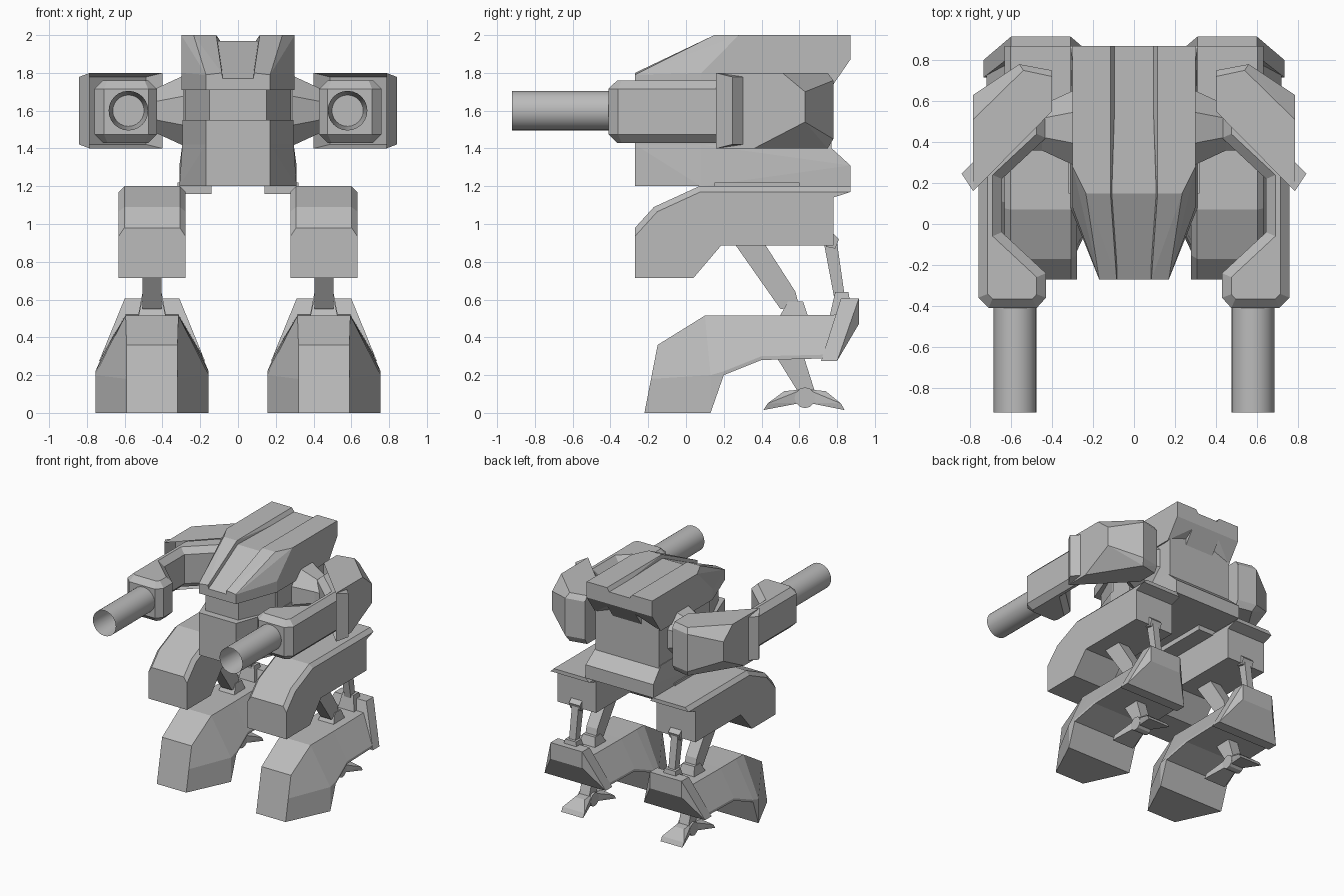
import bpy, bmesh, math
from mathutils import Matrix, Vector

if "Cube" in bpy.data.objects:
    bpy.data.objects.remove(bpy.data.objects["Cube"])

grey = bpy.data.materials.new("plain grey")
grey.use_nodes = True
grey.diffuse_color = (0.5, 0.5, 0.5, 1)
grey.node_tree.nodes["Principled BSDF"].inputs["Base Color"].default_value = (0.5, 0.5, 0.5, 1)

LEG = 0.455   # x centre of each leg


def finish(name, bm):
    bmesh.ops.recalc_face_normals(bm, faces=bm.faces)
    mesh = bpy.data.meshes.new(name)
    bm.to_mesh(mesh)
    bm.free()
    mesh.materials.append(grey)
    ob = bpy.data.objects.new(name, mesh)
    bpy.context.collection.objects.link(ob)
    return ob


def hull_mesh(pts):
    bm = bmesh.new()
    verts = [bm.verts.new(p) for p in pts]
    res = bmesh.ops.convex_hull(bm, input=verts)
    loose = {v for v in res["geom_interior"] + res["geom_unused"]
             if isinstance(v, bmesh.types.BMVert)}
    bmesh.ops.delete(bm, geom=list(loose), context="VERTS")
    bmesh.ops.dissolve_limit(bm, angle_limit=0.01, verts=bm.verts, edges=bm.edges)
    return bm


def sym_hull(name, pts, cx=0.0):
    """Convex solid, symmetric about the plane x = cx."""
    return finish(name, hull_mesh([(cx + k * x, y, z) for x, y, z in pts for k in (1, -1)]))


def side_prism(name, profile, half, cx):
    """Convex y-z profile given a width in x."""
    return sym_hull(name, [(half, y, z) for y, z in profile], cx)


def prism(outline, place, offset):
    """Extrude any outline; place maps its 2D points to 3D."""
    bm = bmesh.new()
    face = bm.faces.new([bm.verts.new(place(*p)) for p in outline])
    ext = bmesh.ops.extrude_face_region(bm, geom=[face])
    bmesh.ops.translate(bm, vec=offset,
                        verts=[v for v in ext["geom"] if isinstance(v, bmesh.types.BMVert)])
    return bm


# Torso: base with sloped rear shelf, core, chin, visor
sym_hull("torso_base", [
    (.17, -.27, 1.2), (.17, -.27, 1.42), (.31, .08, 1.2), (.295, .08, 1.42),
    (.31, .87, 1.2), (.31, .87, 1.31), (.295, .75, 1.42)])
sym_hull("torso_core", [(x, y, z) for z in (1.4, 1.8) for x, y in ((.29, .1), (.29, .77))])
sym_hull("chin", [(x, y, z) for z in (1.4, 1.55)
                  for x, y in ((.17, -.27), (.295, .08), (.295, .3))])
sym_hull("visor", [(x, y, z) for z in (1.54, 1.75)
                   for x, y in ((.15, -.21), (.28, .08), (.28, .3))])

# Head cover: lower middle channel between two raised ridges
sym_hull("head_channel", [
    (.1, -.27, 1.71), (.1, -.27, 1.77), (.13, .15, 1.97), (.13, .87, 1.97),
    (.13, .87, 1.87), (.13, .76, 1.79), (.13, .76, 1.71)])
for s, side in ((1, "left"), (-1, "right")):
    ridge = [
        (.085, -.27, 1.8), (.075, -.27, 1.71), (.17, -.27, 1.79), (.17, -.27, 1.71),
        (.115, .15, 2), (.235, .15, 2), (.3, .28, 2), (.3, .08, 1.8), (.3, .08, 1.71),
        (.115, .87, 2), (.08, .87, 1.95), (.3, .87, 2), (.3, .87, 1.87), (.08, .87, 1.87),
        (.3, .76, 1.79), (.08, .76, 1.79), (.3, .76, 1.71)]
    finish(side + "_head_ridge", hull_mesh([(s * x, y, z) for x, y, z in ridge]))

for s, side in ((1, "left"), (-1, "right")):
    cx = s * LEG

    # Shoulder joint
    bm = bmesh.new()
    bmesh.ops.create_cone(bm, cap_ends=True, segments=8, radius1=.2, radius2=.12, depth=.16,
                          matrix=Matrix.Translation((s * .37, .47, 1.6))
                          @ Matrix.Rotation(s * math.pi / 2, 4, "Y")
                          @ Matrix.Rotation(math.pi / 8, 4, "Z"))
    bmesh.ops.create_cone(bm, cap_ends=True, segments=8, radius1=.12, radius2=.12, depth=.16,
                          matrix=Matrix.Translation((s * .46, .47, 1.6))
                          @ Matrix.Rotation(s * math.pi / 2, 4, "Y")
                          @ Matrix.Rotation(math.pi / 8, 4, "Z"))
    finish(side + "_shoulder_joint", bm)

    # Shoulder pod, hollowed on its slanted front
    pod = [(x, y, z) for z in (1.4, 1.8) for x, y in ((.785, .16), (.4, .55), (.4, .72), (.54, .75))]
    pod += [(.785, .63, 1.54), (.785, .63, 1.7), (.785, .51, 1.8), (.785, .36, 1.4)]
    pod += [(x, y, z) for z in (1.45, 1.76) for x, y in ((.56, .78), (.4, .75))]
    bm = hull_mesh([(s * x, y, z) for x, y, z in pod])
    bmesh.ops.recalc_face_normals(bm, faces=bm.faces)
    aim = Vector((-s * .39, -.385, 0)).normalized()
    front = max(bm.faces, key=lambda f: f.normal.dot(aim))
    bmesh.ops.inset_region(bm, faces=[front], thickness=.03)
    bmesh.ops.translate(bm, verts=front.verts, vec=-aim * .1)
    finish(side + "_shoulder_pod", bm)

    # C-shaped forearm with bevelled rims
    outline = [(.76, .36), (.76, -.36), (.71, -.41), (.475, -.41), (.43, -.36), (.43, -.24),
               (.645, -.04), (.645, .22), (.43, .42), (.43, .58), (.56, .56)]
    bm = prism(outline, lambda x, y: (s * x, y, 1.43), (0, 0, .33))
    rims = [e for e in bm.edges if abs(e.verts[0].co.z - e.verts[1].co.z) < .01]
    bmesh.ops.bevel(bm, geom=rims, offset=.045, segments=1, affect="EDGES", clamp_overlap=True)
    finish(side + "_forearm", bm)

    # Gun barrel: open tube
    bm = bmesh.new()
    ring = bmesh.ops.create_circle(bm, cap_ends=True, segments=24, radius=.105,
                                   matrix=Matrix.Translation((s * .58, -.92, 1.6))
                                   @ Matrix.Rotation(math.pi / 2, 4, "X"))
    cap = bm.faces[:][0]
    ext = bmesh.ops.extrude_face_region(bm, geom=[cap], use_keep_orig=True)
    bmesh.ops.translate(bm, vec=(0, .56, 0),
                        verts=[v for v in ext["geom"] if isinstance(v, bmesh.types.BMVert)])
    bmesh.ops.recalc_face_normals(bm, faces=bm.faces)
    muzzle = min(bm.faces, key=lambda f: f.calc_center_median().y)
    bmesh.ops.inset_region(bm, faces=[muzzle], thickness=.022)
    bmesh.ops.translate(bm, verts=muzzle.verts, vec=(0, .3, 0))
    barrel = finish(side + "_gun_barrel", bm)
    bpy.ops.object.select_all(action="DESELECT")
    barrel.select_set(True)
    bpy.context.view_layer.objects.active = barrel
    bpy.ops.object.shade_smooth_by_angle()

    # Hip block and thigh with chamfered upper edges
    sym_hull(side + "_hip", [(.09, y, z) for y in (.15, .6) for z in (1.16, 1.22)], s * .23)
    thigh = [(-.27, .715), (-.27, .98), (-.17, 1.09), (.07, 1.2), (.87, 1.2), (.87, 1.17),
             (.78, 1.14), (.78, .885), (.185, .885), (.04, .715)]
    bm = prism(thigh, lambda y, z: (cx - .177, y, z), (.354, 0, 0))
    tops = [e for e in bm.edges if abs(e.verts[0].co.x - e.verts[1].co.x) < .01
            and min(v.co.z for v in e.verts) > .97 and min(v.co.y for v in e.verts) < .5]
    bmesh.ops.bevel(bm, geom=tops, offset=.035, segments=1, affect="EDGES", clamp_overlap=True)
    finish(side + "_thigh", bm)

    # Struts and brackets between thigh and foot
    side_prism(side + "_front_strut", [(.24, .92), (.4, .92), (.58, .64), (.6, .56), (.5, .55),
                                       (.42, .7)], .05, cx)
    sym_hull(side + "_front_bracket", [(.075, .49, .5), (.075, .65, .5),
                                       (.055, .54, .59), (.055, .62, .59)], cx)
    side_prism(side + "_rear_strut", [(.73, .9), (.8, .9), (.84, .62), (.79, .58)], .03, cx)
    side_prism(side + "_upper_rear_bracket", [(.77, .96), (.81, .92), (.79, .87), (.74, .88)], .05, cx)
    sym_hull(side + "_lower_rear_bracket", [(.075, .76, .51), (.075, .88, .51),
                                            (.05, .79, .64), (.05, .86, .64)], cx)

    # Armoured foot: lofted through six-point sections of
    # (y, z, half width) for the sole, the side edge and the top
    stations = [
        ((-.22, 0, .135), (-.185, .18, .135), (-.15, .36, .135)),
        ((.13, 0, .3), (.13, .2, .3), (.1, .515, .14)),
        ((.2, .2, .3), (.2, .22, .3), (.2, .515, .14)),
        ((.4, .28, .265), (.4, .3, .265), (.4, .515, .14)),
        ((.8, .29, .265), (.8, .31, .265), (.82, .52, .14))]
    bm = bmesh.new()
    rings = []
    for st in stations:
        pts = [(cx + w, y, z) for y, z, w in st] + [(cx - w, y, z) for y, z, w in reversed(st)]
        rings.append([bm.verts.new(p) for p in pts])
    for a, b in zip(rings, rings[1:]):
        for i in range(6):
            j = (i + 1) % 6
            bm.faces.new((a[i], a[j], b[j], b[i]))
    bm.faces.new(rings[0])
    bm.faces.new(rings[-1])
    finish(side + "_foot", bm)

    # Heel guard
    sym_hull(side + "_heel_guard", [
        (.145, .82, .605), (.145, .915, .605), (.145, .915, .47), (.16, .81, .5),
        (.28, .715, .275), (.28, .8, .275), (.14, .8, .275)], cx)

    # Rear stabiliser: leg, ankle roller and two flared toes
    side_prism(side + "_stabiliser_leg", [(.47, .31), (.62, .31), (.68, .12), (.6, .1), (.56, .2)],
               .045, cx)
    bm = bmesh.new()
    bmesh.ops.create_cone(bm, cap_ends=True, segments=12, radius1=.055, radius2=.055, depth=.12,
                          matrix=Matrix.Translation((cx, .63, .08))
                          @ Matrix.Rotation(math.pi / 2, 4, "Y"))
    finish(side + "_ankle_roller", bm)
    for end, tip, mid, root in (("front", .41, .52, .62), ("rear", .84, .74, .64)):
        sym_hull(f"{side}_{end}_toe", [
            (.1, tip, .015), (.1, tip + (mid - tip) * .2, .05), (.045, mid, .115), (.045, mid, .06),
            (.045, root, .125), (.045, root, .055)], cx)
